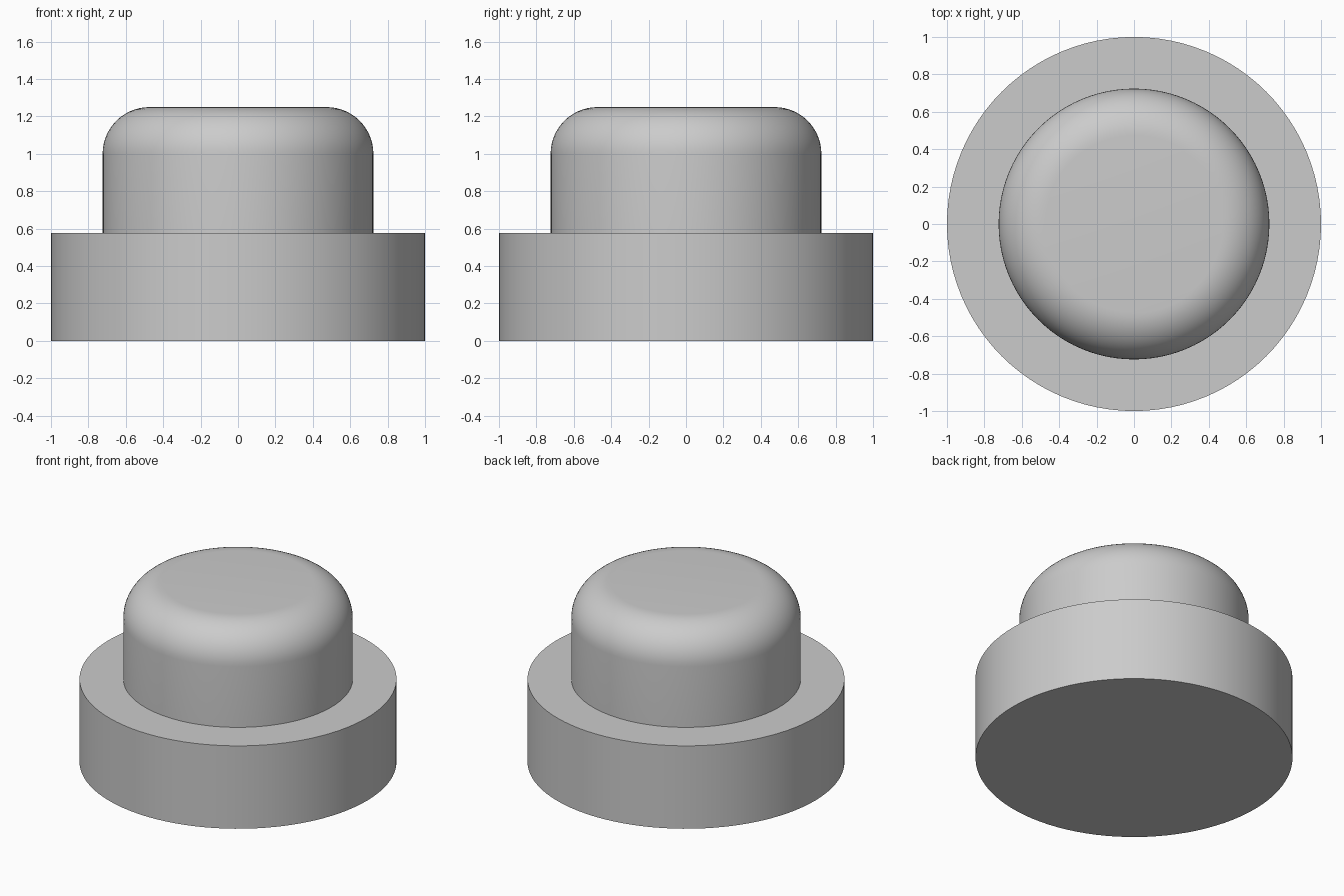
import bpy, bmesh
from math import sin, cos, pi, radians

cube = bpy.data.objects.get("Cube")
if cube:
    bpy.data.objects.remove(cube, do_unlink=True)

SEGMENTS = 96
BASE_RADIUS, BASE_TOP = 1.0, 0.577
CAP_RADIUS, CAP_TOP, FILLET = 0.724, 1.25, 0.25
FILLET_STEPS = 14

# Plain grey material
grey = bpy.data.materials.new("plain_grey")
grey.use_nodes = True
colour = (0.6, 0.6, 0.6, 1)
grey.diffuse_color = colour
grey.node_tree.nodes["Principled BSDF"].inputs["Base Color"].default_value = colour


def lathe(name, profile):
    """Revolve a (radius, height) profile about z; zero radius closes an end."""
    bm = bmesh.new()
    verts = [bm.verts.new((r, 0, z)) for r, z in profile]
    edges = [bm.edges.new(pair) for pair in zip(verts, verts[1:])]
    bmesh.ops.spin(bm, geom=verts + edges, cent=(0, 0, 0), axis=(0, 0, 1),
                   angle=2 * pi, steps=SEGMENTS, use_merge=True)
    bmesh.ops.remove_doubles(bm, verts=bm.verts, dist=0.0001)
    bmesh.ops.recalc_face_normals(bm, faces=bm.faces)
    mesh = bpy.data.meshes.new(name)
    bm.to_mesh(mesh)
    bm.free()
    mesh.materials.append(grey)
    obj = bpy.data.objects.new(name, mesh)
    bpy.context.collection.objects.link(obj)
    bpy.ops.object.select_all(action="DESELECT")
    obj.select_set(True)
    bpy.context.view_layer.objects.active = obj
    bpy.ops.object.shade_smooth_by_angle(angle=radians(30))
    return obj


# Wide base disc stepping up to a narrower cap with a rounded rim
base = [(0, 0), (BASE_RADIUS, 0), (BASE_RADIUS, BASE_TOP), (CAP_RADIUS, BASE_TOP)]
rim = [(CAP_RADIUS - FILLET + FILLET * cos(a), CAP_TOP - FILLET + FILLET * sin(a))
       for a in (pi / 2 * i / FILLET_STEPS for i in range(FILLET_STEPS + 1))]
lathe("stepped_round_button", base + rim + [(0, CAP_TOP)])
